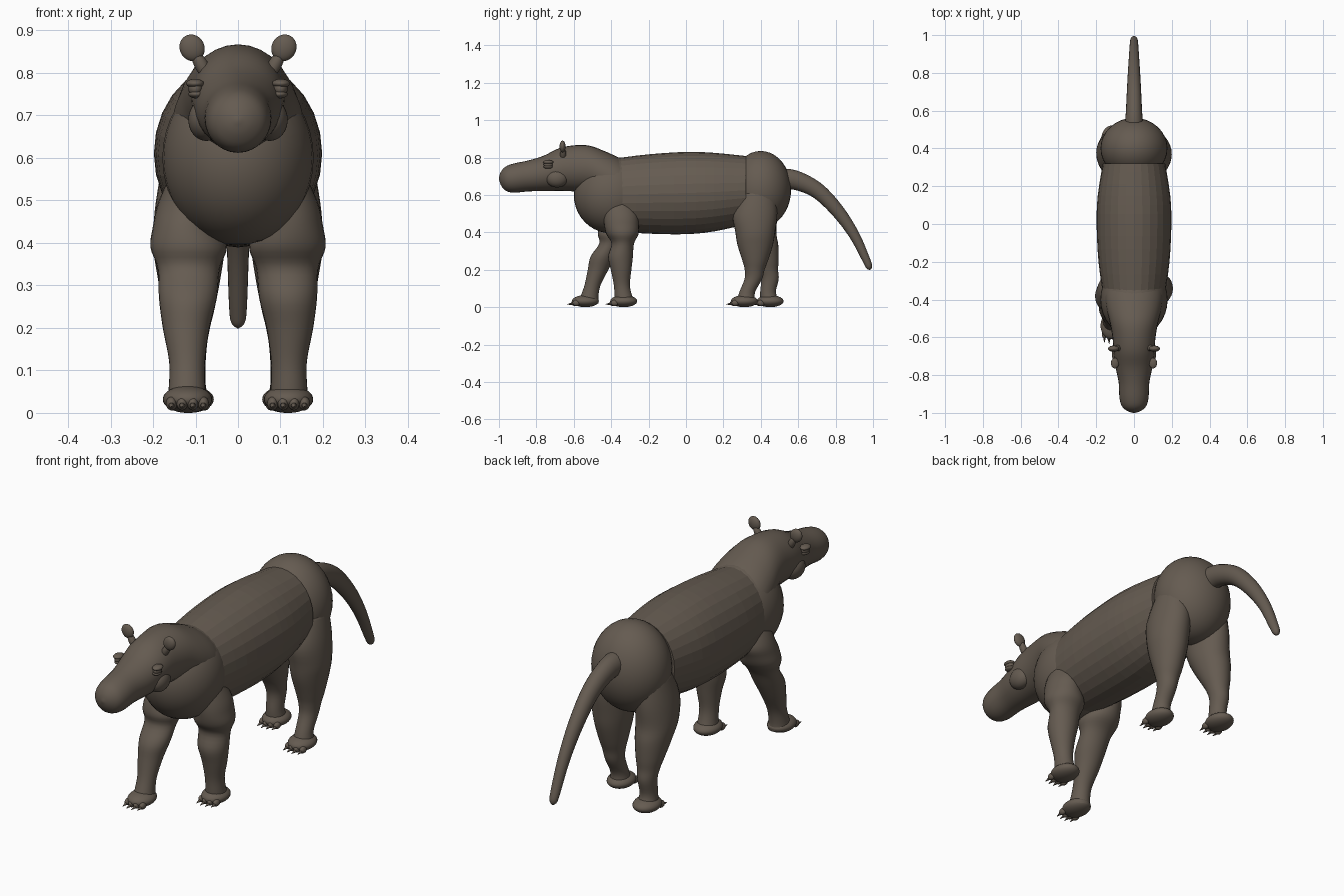
import bpy
import bmesh
from math import cos, sin, tau
from mathutils import Vector, Matrix

default_cube = bpy.data.objects.get("Cube")
if default_cube:
    bpy.data.objects.remove(default_cube, do_unlink=True)


def make_material(name, colour):
    material = bpy.data.materials.new(name)
    material.use_nodes = True
    material.diffuse_color = colour
    material.node_tree.nodes["Principled BSDF"].inputs["Base Color"].default_value = colour
    return material


hide = make_material("brown hide", (0.13, 0.105, 0.082, 1))


def finish(name, mesh_builder, smooth=True):
    """Turn a bmesh into a shaded, coloured object."""
    bmesh.ops.recalc_face_normals(mesh_builder, faces=mesh_builder.faces)
    for face in mesh_builder.faces:
        face.smooth = smooth
    mesh = bpy.data.meshes.new(name)
    mesh_builder.to_mesh(mesh)
    mesh_builder.free()
    mesh.materials.append(hide)
    part = bpy.data.objects.new(name, mesh)
    bpy.context.collection.objects.link(part)
    return part


def spline(before, start, end, after, t):
    """Catmull-Rom blend between two cross-sections."""
    return [
        (2 * b + (c - a) * t + (2 * a - 5 * b + 4 * c - d) * t**2
         + (3 * b - a - 3 * c + d) * t**3) / 2
        for a, b, c, d in zip(before, start, end, after)
    ]


def loft(name, sections, axis=None, sides=28, steps=4, smooth=True):
    """Skin ellipses given as x, y, z, half width, half depth."""
    rows = []
    last = len(sections) - 1
    for i in range(last):
        around = [sections[min(max(i + k, 0), last)] for k in (-1, 0, 1, 2)]
        rows += [spline(*around, step / steps) for step in range(steps)]
    rows.append(sections[-1])

    builder = bmesh.new()
    rings = []
    for i, row in enumerate(rows):
        centre = Vector(row[:3])
        ahead = Vector(rows[min(i + 1, len(rows) - 1)][:3])
        behind = Vector(rows[max(i - 1, 0)][:3])
        across = Vector((1, 0, 0))
        direction = Vector(axis) if axis else (ahead - behind).normalized()
        depth = direction.cross(across)
        rings.append([
            builder.verts.new(centre + across * row[3] * cos(tau * s / sides)
                              + depth * row[4] * sin(tau * s / sides))
            for s in range(sides)
        ])
    for first, second in zip(rings, rings[1:]):
        for s in range(sides):
            n = (s + 1) % sides
            builder.faces.new((first[s], first[n], second[n], second[s]))
    builder.faces.new(rings[0])
    builder.faces.new(rings[-1])
    return finish(name, builder, smooth)


def ellipsoid(name, centre, radii, tilt=0):
    builder = bmesh.new()
    shape = (Matrix.Translation(centre) @ Matrix.Rotation(tilt, 4, "Y")
             @ Matrix.Diagonal((*radii, 1)))
    bmesh.ops.create_uvsphere(builder, u_segments=32, v_segments=20, radius=1, matrix=shape)
    return finish(name, builder)


def claw(name, centre, length):
    builder = bmesh.new()
    shape = Matrix.Translation(centre) @ Matrix.Rotation(tau * 0.27, 4, "X")
    bmesh.ops.create_cone(builder, cap_ends=True, segments=10, radius1=0.009,
                          radius2=0.001, depth=length, matrix=shape)
    return finish(name, builder)


ALONG = (0, 1, 0)
UPRIGHT = (0, 0, 1)

# Trunk: faceted barrel between a rounded chest and rump
barrel = [(-0.38, 0.60, 0.163, 0.195), (-0.2, 0.605, 0.188, 0.212),
          (0, 0.61, 0.198, 0.22), (0.15, 0.615, 0.192, 0.21),
          (0.32, 0.625, 0.165, 0.183)]
loft("torso", [(0, *row) for row in barrel], ALONG, sides=28, steps=3, smooth=False)
ellipsoid("chest", (0, -0.4, 0.6), (0.178, 0.2, 0.205))
ellipsoid("rump", (0, 0.4, 0.63), (0.177, 0.162, 0.205))

# Head and neck in one sweep from the nose back to the shoulders
profile = [(-1.0, 0.688, 0.004, 0.004), (-0.99, 0.688, 0.035, 0.035),
           (-0.965, 0.687, 0.064, 0.064), (-0.92, 0.69, 0.077, 0.078),
           (-0.84, 0.702, 0.081, 0.083), (-0.76, 0.715, 0.097, 0.095),
           (-0.68, 0.735, 0.108, 0.114), (-0.6, 0.742, 0.114, 0.123),
           (-0.52, 0.738, 0.128, 0.126), (-0.44, 0.70, 0.148, 0.136),
           (-0.36, 0.66, 0.155, 0.139), (-0.26, 0.62, 0.13, 0.12)]
loft("head_and_neck", [(0, *row) for row in profile], ALONG)

# Tail: tapering drooping sweep
tail = [(0.5, 0.68, 0.052, 0.06), (0.58, 0.68, 0.044, 0.052),
        (0.7, 0.625, 0.038, 0.043), (0.81, 0.515, 0.032, 0.036),
        (0.9, 0.385, 0.026, 0.028), (0.965, 0.25, 0.021, 0.021),
        (0.98, 0.213, 0.016, 0.016), (0.985, 0.2, 0.003, 0.003)]
loft("tail", [(0, *row) for row in tail], sides=20)

# Leg sections: height, x, y, half width, half depth
FORELEG = [(0.6, 0.09, -0.37, 0.05, 0.07), (0.5, 0.115, -0.35, 0.071, 0.09),
           (0.44, 0.122, -0.345, 0.078, 0.092), (0.39, 0.116, -0.34, 0.09, 0.086),
           (0.34, 0.116, -0.338, 0.073, 0.06), (0.27, 0.118, -0.35, 0.068, 0.066),
           (0.2, 0.122, -0.347, 0.055, 0.055), (0.12, 0.12, -0.343, 0.042, 0.043),
           (0.06, 0.12, -0.335, 0.043, 0.047), (0.02, 0.119, -0.325, 0.048, 0.055)]
HINDLEG = [(0.62, 0.1, 0.39, 0.07, 0.09), (0.5, 0.11, 0.37, 0.083, 0.118),
           (0.4, 0.115, 0.37, 0.085, 0.106), (0.33, 0.115, 0.37, 0.076, 0.094),
           (0.25, 0.115, 0.37, 0.061, 0.069), (0.2, 0.115, 0.367, 0.049, 0.053),
           (0.15, 0.115, 0.36, 0.041, 0.047), (0.08, 0.115, 0.327, 0.038, 0.042),
           (0.03, 0.115, 0.32, 0.045, 0.05)]


def leg(name, sections, side, stride, pivot):
    """Build a leg swung along y by stride at the ground, with foot and claws."""
    def swing(z):
        return stride * max(0, 1 - z / pivot)

    loft(name, [(side * x, y + swing(z), z, rx, ry) for z, x, y, rx, ry in sections], UPRIGHT)
    foot_x = side * sections[-1][1]
    foot_y = sections[-1][2] + swing(0) - 0.008
    ellipsoid(name + "_foot", (foot_x, foot_y, 0.032), (0.058, 0.072, 0.032))
    for i in range(4):
        offset = (i - 1.5) * 0.025
        front = foot_y - 0.06 + abs(offset) * 0.3
        ellipsoid(f"{name}_toe_{i}", (foot_x + offset, front, 0.022), (0.013, 0.02, 0.016))
        claw(f"{name}_claw_{i}", (foot_x + offset, front - 0.024, 0.017), 0.034)


leg("left_front_leg", FORELEG, 1, 0, 0.5)
leg("right_front_leg", FORELEG, -1, -0.205, 0.5)
leg("left_hind_leg", HINDLEG, 1, 0, 0.42)
leg("right_hind_leg", HINDLEG, -1, 0.138, 0.42)

# Paired face details
for label, side in (("left", 1), ("right", -1)):
    ellipsoid(label + "_ear", (side * 0.108, -0.66, 0.859), (0.029, 0.016, 0.032), side * 0.5)
    ellipsoid(label + "_ear_base", (side * 0.086, -0.657, 0.818), (0.016, 0.016, 0.04), side * 0.5)
    ellipsoid(label + "_cheek", (side * 0.075, -0.69, 0.69), (0.042, 0.06, 0.05))
    ellipsoid(label + "_eyeball", (side * 0.1, -0.737, 0.763), (0.017, 0.024, 0.018))
    ellipsoid(label + "_upper_lid", (side * 0.101, -0.737, 0.775), (0.021, 0.028, 0.011))
    ellipsoid(label + "_lower_lid", (side * 0.098, -0.737, 0.75), (0.019, 0.025, 0.01))
